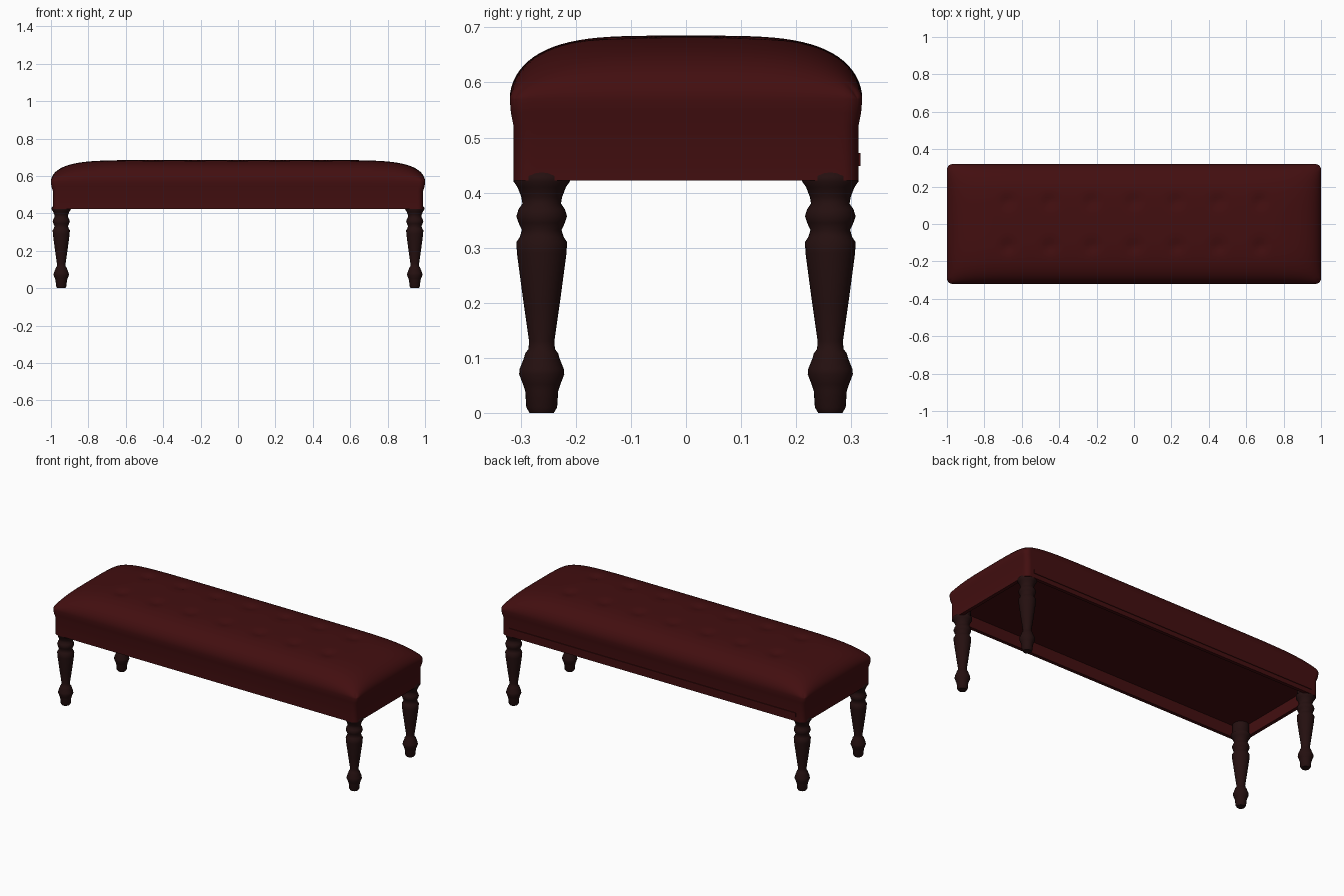
import bpy, bmesh
from math import sin, cos, pi, exp, hypot, copysign

if "Cube" in bpy.data.objects:
    bpy.data.objects.remove(bpy.data.objects["Cube"])


def material(name, rgb):
    m = bpy.data.materials.new(name)
    m.use_nodes = True
    m.diffuse_color = (*rgb, 1)
    m.node_tree.nodes["Principled BSDF"].inputs["Base Color"].default_value = (*rgb, 1)
    return m


red = material("dark red leather", (0.055, 0.0045, 0.005))
wood = material("dark wood", (0.018, 0.005, 0.005))


def finish(bm, name, mat, angle=0.7):
    bmesh.ops.recalc_face_normals(bm, faces=bm.faces)
    mesh = bpy.data.meshes.new(name)
    bm.to_mesh(mesh)
    bm.free()
    mesh.materials.append(mat)
    ob = bpy.data.objects.new(name, mesh)
    bpy.context.collection.objects.link(ob)
    bpy.ops.object.select_all(action="DESELECT")
    ob.select_set(True)
    bpy.context.view_layer.objects.active = ob
    bpy.ops.object.shade_smooth_by_angle(angle=angle)
    return ob


HX, HY, CORNER = 1.0, 0.32, 0.03
BUTTONS = [(i * 0.225, y) for i in range(-3, 4) for y in (-0.12, 0.12)]


def round_corner(x, y):
    qx, qy = abs(x) - HX + CORNER, abs(y) - HY + CORNER
    if qx > 0 and qy > 0:
        k = max(qx, qy) / hypot(qx, qy)
        x = copysign(HX - CORNER + qx * k, x)
        y = copysign(HY - CORNER + qy * k, y)
    return x, y


def dome(u, v):
    return 0.57 + 0.115 * (max(0, 1 - abs(u) ** 9) * max(0, 1 - v ** 4)) ** 0.5


def tuft(x, y):
    return sum(0.012 * exp(-((x - a) ** 2 + (y - b) ** 2) / 0.0012) for a, b in BUTTONS)


# Domed, tufted cushion top
bm = bmesh.new()
NX, NY = 140, 48
grid = []
for i in range(NX + 1):
    u = sin(pi * (i / NX - 0.5))
    row = []
    for j in range(NY + 1):
        v = sin(pi * (j / NY - 0.5))
        x, y = round_corner(u * HX, v * HY)
        row.append(bm.verts.new((x, y, dome(u, v) - tuft(x, y))))
    grid.append(row)
for a, b in zip(grid, grid[1:]):
    for j in range(NY):
        bm.faces.new((a[j], b[j], b[j + 1], a[j + 1]))

# Straight skirt, bottom rim and the recess underneath: (half x, half y, z)
edges = [e for e in bm.edges if e.is_boundary]
size = (HX, HY)
for hx, hy, z in ((0.998, 0.318, 0.545), (0.99, 0.313, 0.52), (0.99, 0.313, 0.422),
                  (0.97, 0.293, 0.422), (0.97, 0.293, 0.49)):
    new = bmesh.ops.extrude_edge_only(bm, edges=edges)["geom"]
    for p in (g for g in new if isinstance(g, bmesh.types.BMVert)):
        p.co = (p.co.x * hx / size[0], p.co.y * hy / size[1], z)
    edges = [g for g in new if isinstance(g, bmesh.types.BMEdge) and g.is_boundary]
    size = (hx, hy)
bmesh.ops.contextual_create(bm, geom=edges)
finish(bm, "cushion", red)

# Narrow trim strip along the back
bm = bmesh.new()
bmesh.ops.create_cube(bm, size=1)
for p in bm.verts:
    p.co = (p.co.x * 1.88, 0.3135 + p.co.y * 0.007, 0.46 + p.co.z * 0.024)
finish(bm, "back_trim", red)

# Turned leg profile: (radius, height)
PROFILE = ((0, 0), (0.022, 0), (0.028, 0.01), (0.03, 0.04), (0.034, 0.052), (0.041, 0.07),
           (0.04, 0.08), (0.032, 0.1), (0.03, 0.108), (0.024, 0.116), (0.023, 0.13),
           (0.033, 0.2), (0.045, 0.29), (0.046, 0.31), (0.04, 0.319), (0.036, 0.332),
           (0.042, 0.345), (0.046, 0.357), (0.042, 0.37), (0.035, 0.38), (0.037, 0.392),
           (0.044, 0.41), (0.051, 0.42), (0.051, 0.43), (0.044, 0.438), (0.044, 0.49))


def leg(name, x, y, sides=24):
    bm = bmesh.new()
    verts = [bm.verts.new((r, 0, z)) for r, z in PROFILE]
    line = [bm.edges.new(pair) for pair in zip(verts, verts[1:])]
    bmesh.ops.spin(bm, geom=verts + line, axis=(0, 0, 1), cent=(0, 0, 0),
                   angle=2 * pi, steps=sides, use_duplicate=False)
    bmesh.ops.remove_doubles(bm, verts=bm.verts, dist=0.0002)
    finish(bm, name, wood, 0.9).location = (x, y, 0)


for sx, side in ((1, "left"), (-1, "right")):
    for sy, end in ((-1, "front"), (1, "back")):
        leg(f"{end}_{side}_leg", sx * 0.945, sy * 0.262)
